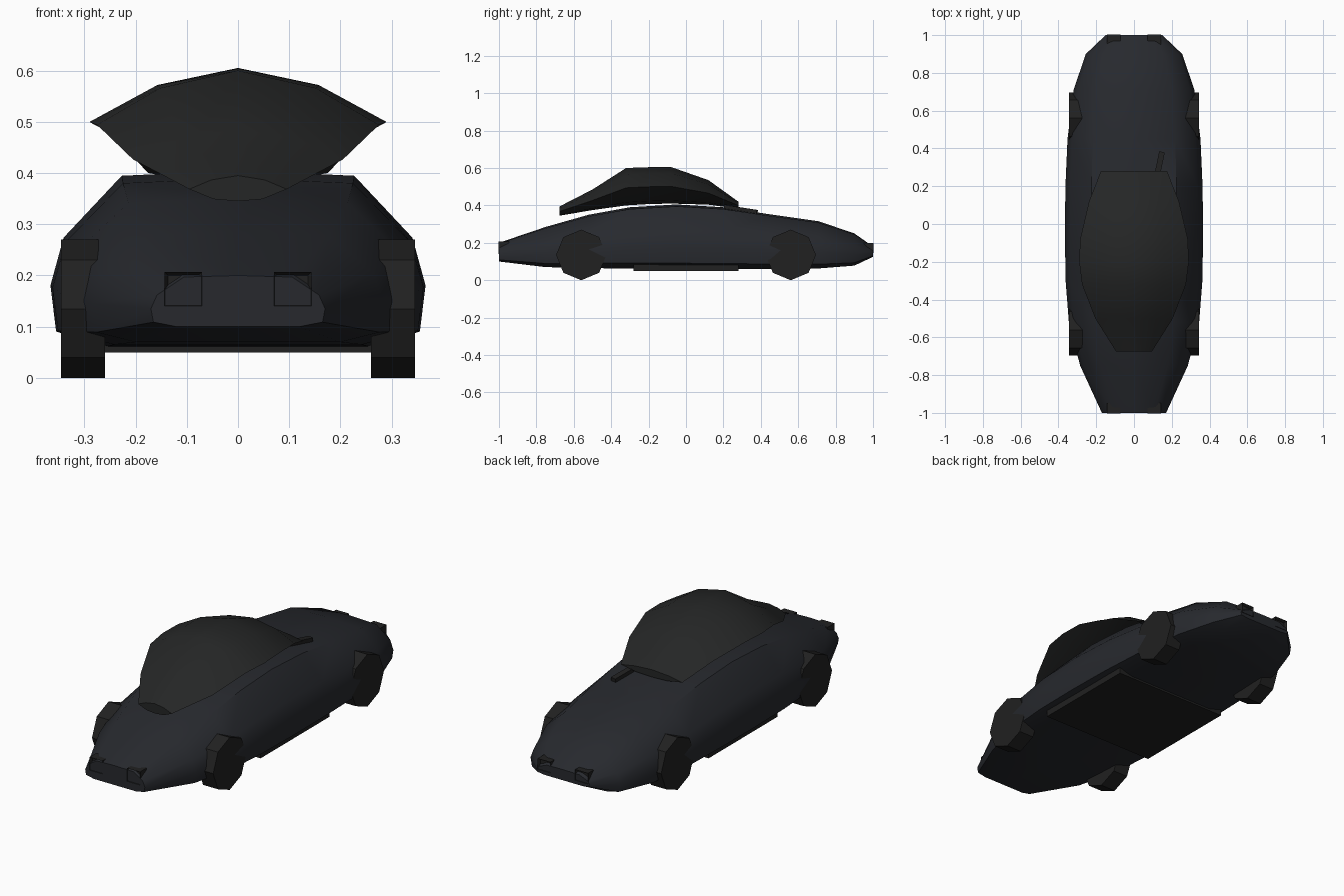
import bpy, bmesh, math
from mathutils import Matrix

if "Cube" in bpy.data.objects:
    bpy.data.objects.remove(bpy.data.objects["Cube"])


def paint(name, col):
    m = bpy.data.materials.new(name)
    m.diffuse_color = (*col, 1)
    m.use_nodes = True
    m.node_tree.nodes["Principled BSDF"].inputs["Base Color"].default_value = m.diffuse_color
    return m


PAINT = paint("dark_paint", (0.02, 0.022, 0.027))
GLASS = paint("dark_glass", (0.018, 0.019, 0.019))
RUBBER = paint("dark_rubber", (0.015, 0.015, 0.015))


def finish(name, bm, mat, angle=35):
    bmesh.ops.recalc_face_normals(bm, faces=bm.faces)
    me = bpy.data.meshes.new(name)
    bm.to_mesh(me)
    bm.free()
    me.materials.append(mat)
    ob = bpy.data.objects.new(name, me)
    bpy.context.collection.objects.link(ob)
    bpy.ops.object.select_all(action='DESELECT')
    ob.select_set(True)
    bpy.context.view_layer.objects.active = ob
    bpy.ops.object.shade_smooth_by_angle(angle=math.radians(angle))
    return ob


def loft(name, stations, half, mat, angle):
    # stations: (y, half width, bottom z, top z); half: unit section, bottom to top
    ring = half + [(-u, v) for u, v in reversed(half) if u > 0]
    bm = bmesh.new()
    rows = [[bm.verts.new((u * w, y, b + v * (t - b))) for u, v in ring]
            for y, w, b, t in stations]
    n = len(ring)
    for r, s in zip(rows, rows[1:]):
        for i in range(n):
            bm.faces.new((r[i], r[(i + 1) % n], s[(i + 1) % n], s[i]))
    bm.faces.new(rows[0])
    bm.faces.new(rows[-1])
    return finish(name, bm, mat, angle)


def box(name, lo, hi, mat, rot=None):
    bm = bmesh.new()
    bmesh.ops.create_cube(bm, size=1)
    for v in bm.verts:
        v.co = [(a + b) / 2 + c * (b - a) for a, b, c in zip(lo, hi, v.co)]
    if rot:
        bm.transform(rot)
    return finish(name, bm, mat)


# Body shell
loft("body", [(-1, .17, .10, .20), (-.75, .285, .07, .285), (-.52, .345, .065, .35),
              (-.3, .362, .062, .39), (-.05, .366, .06, .405), (.2, .363, .06, .39),
              (.45, .352, .06, .352), (.71, .32, .063, .315), (.9, .255, .078, .25),
              (1, .15, .125, .18)],
     [(0, 0), (.7, 0), (.97, .09), (1, .35), (.93, .62), (.62, .97), (0, 1)], PAINT, 40)

# Lens-shaped cabin, hovering slightly above the body
loft("cabin", [(-.675, .095, .345, .395), (-.5, .205, .375, .485), (-.32, .275, .4, .6),
               (-.2, .29, .407, .604), (-.08, .285, .41, .605), (.12, .238, .404, .535),
               (.28, .175, .382, .42)],
     [(0, 0), (.5, .08), (1, .47), (.55, .83), (0, 1)], GLASS, 40)

# Wheels
for y, end in ((-.56, "front"), (.56, "rear")):
    for s, side in ((1, "right"), (-1, "left")):
        bm = bmesh.new()
        bmesh.ops.create_cone(bm, cap_ends=True, segments=8, radius1=.135,
                              radius2=.135, depth=.085)
        bm.transform(Matrix.Translation((s * .3025, y, .135))
                     @ Matrix.Rotation(math.pi / 2, 4, 'Y'))
        finish(f"{end}_{side}_wheel", bm, RUBBER, 30)

# Lamps with recessed faces at both ends
for d, z0, z1, end in ((-1, .14, .207, "head"), (1, .145, .2, "tail")):
    for s, side in ((1, "right"), (-1, "left")):
        bm = bmesh.new()
        bmesh.ops.create_cube(bm, size=1)
        bm.transform(Matrix.Translation((s * .107, d * .975, (z0 + z1) / 2))
                     @ Matrix.Diagonal((.073, .055, z1 - z0, 1)))
        bm.normal_update()
        face = [f for f in bm.faces if f.normal.y * d > .9]
        bmesh.ops.inset_region(bm, faces=face, thickness=.01)
        bmesh.ops.translate(bm, verts=face[0].verts, vec=(0, -d * .015, 0))
        finish(f"{end}_lamp_{side}", bm, RUBBER)

# Floor plate under the body
box("floor_plate", (-.325, -.28, .05), (.325, .28, .085), RUBBER)

# Small stalk behind the cabin
box("stalk", (-.015, -.09, -.012), (.015, .09, .012), RUBBER,
    Matrix.Translation((.13, .293, .377)) @ Matrix.Rotation(-.2, 4, 'Z')
    @ Matrix.Rotation(-.15, 4, 'X'))
